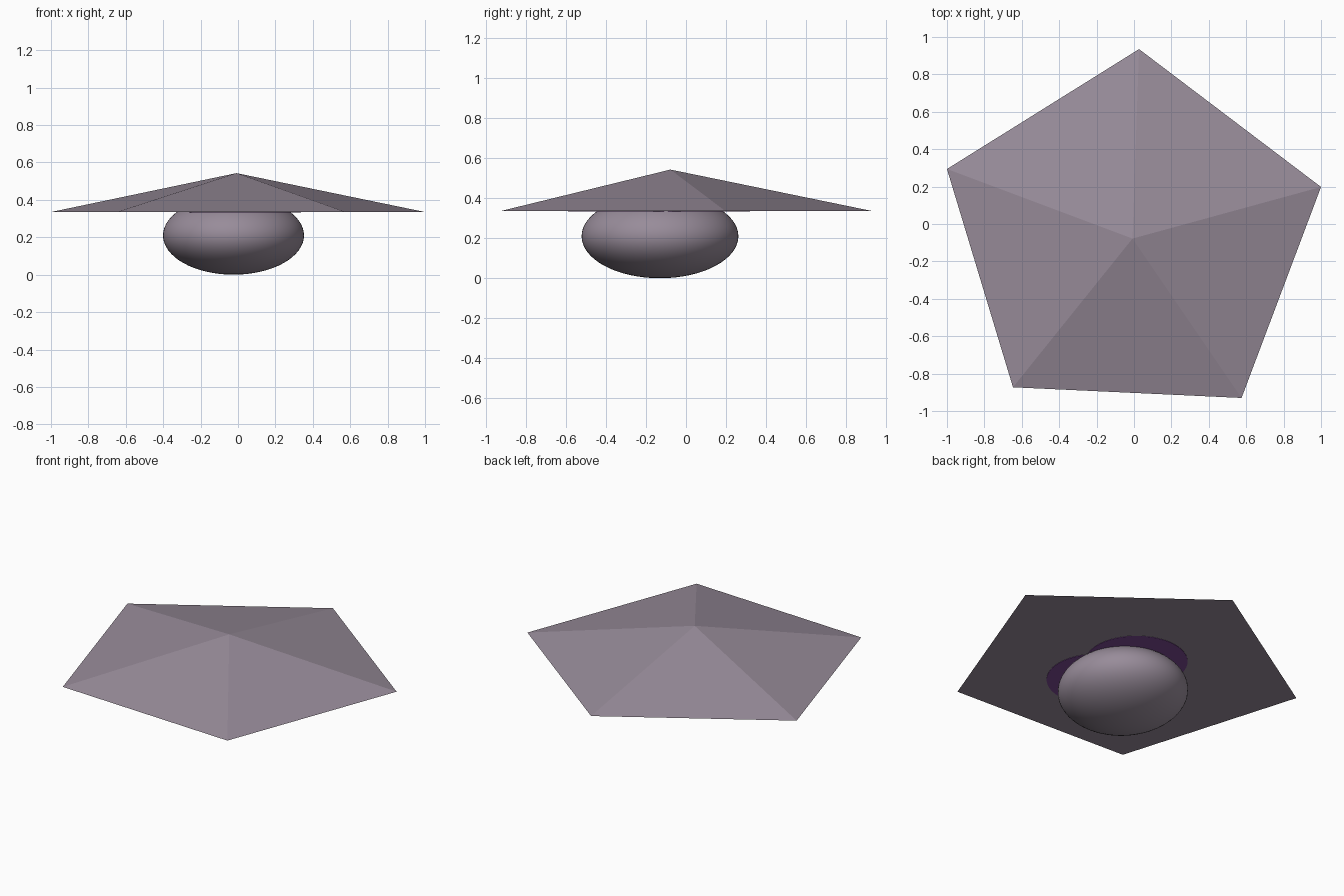
import bpy, bmesh, math

if "Cube" in bpy.data.objects:
    bpy.data.objects.remove(bpy.data.objects["Cube"])


def material(name, rgb):
    m = bpy.data.materials.new(name)
    m.diffuse_color = (*rgb, 1.0)
    m.use_nodes = True
    m.node_tree.nodes["Principled BSDF"].inputs["Base Color"].default_value = m.diffuse_color
    return m


MAUVE = material("dusty_mauve", (0.314, 0.262, 0.322))
PURPLE = material("deep_purple", (0.205, 0.068, 0.305))
RIM_Z, APEX_Z = 0.335, 0.543


def finish(obj, name, mat, angle=30):
    obj.name = name
    obj.data.materials.append(mat)
    bpy.ops.object.select_all(action='DESELECT')
    obj.select_set(True)
    bpy.context.view_layer.objects.active = obj
    bpy.ops.object.shade_smooth_by_angle(angle=math.radians(angle))


# five-sided shallow cap with a flat underside; each side has its own apex
# point, so the creases are crisp at the peak and soften towards the rim
rim = [(0.027, 0.935), (-1.0, 0.294), (-0.647, -0.873), (0.575, -0.93), (1.0, 0.198)]
bm = bmesh.new()
ring = [bm.verts.new((x, y, RIM_Z)) for x, y in rim]
for a, b in zip(ring, ring[1:] + ring[:1]):
    bm.faces.new((a, b, bm.verts.new((-0.008, -0.078, APEX_Z))))
bm.faces.new(ring[::-1])
mesh = bpy.data.meshes.new("cap")
bm.to_mesh(mesh)
bm.free()
cap = bpy.data.objects.new("cap", mesh)
bpy.context.collection.objects.link(cap)
finish(cap, "cap", MAUVE)

# squashed round body tucked up into the cap
bpy.ops.mesh.primitive_uv_sphere_add(segments=64, ring_count=32, radius=1,
                                     location=(-0.024, -0.13, 0.21))
body = bpy.context.object
body.scale = (0.377, 0.392, 0.21)
finish(body, "body", MAUVE, 60)

# two overlapping thin round patches on the underside, behind and before the body
for name, x, y, z in (("back_patch", -0.002, 0.021, RIM_Z),
                      ("front_patch", 0.037, -0.289, RIM_Z - 0.0005)):
    bpy.ops.mesh.primitive_cylinder_add(vertices=64, radius=0.3, depth=0.004,
                                        location=(x, y, z))
    finish(bpy.context.object, name, PURPLE)
